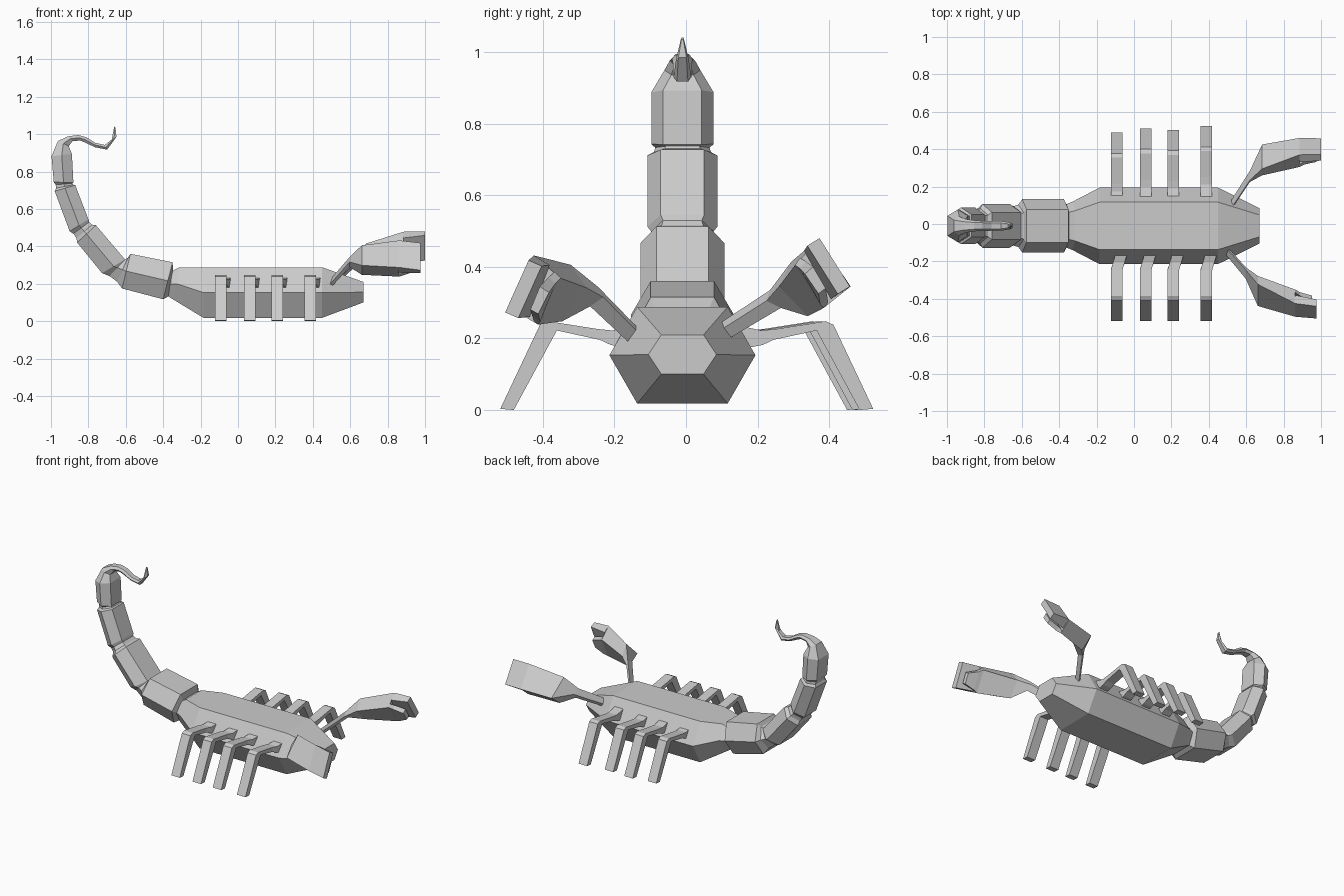
import bpy, bmesh, math
from mathutils import Vector, Matrix

YC = -0.01  # centre line of body and tail


def loft(name, rings):
    """Skin a list of equal-length vertex rings and cap both ends."""
    bm = bmesh.new()
    rows = [[bm.verts.new(p) for p in r] for r in rings]
    n = len(rows[0])
    for a, b in zip(rows, rows[1:]):
        for i in range(n):
            j = (i + 1) % n
            bm.faces.new((a[i], a[j], b[j], b[i]))
    bm.faces.new(rows[0])
    bm.faces.new(rows[-1])
    bmesh.ops.recalc_face_normals(bm, faces=bm.faces)
    me = bpy.data.meshes.new(name)
    bm.to_mesh(me)
    bm.free()
    ob = bpy.data.objects.new(name, me)
    bpy.context.collection.objects.link(ob)
    return ob


def hexagon(x1, z1, x2, z2, hy):
    """Hexagon ring from its upper and lower side-view points and half width."""
    up, lo = Vector((x1, YC, z1)), Vector((x2, YC, z2))
    w, f = Vector((0, hy, 0)), Vector((0, hy * 0.62, 0))
    mid = (up + lo) / 2
    return [mid + w, up + f, up - f, mid - w, lo - f, lo + f]


def neck(r1, r2, t, s):
    """Narrowed ring between two rings."""
    ring = [a.lerp(b, t) for a, b in zip(r1, r2)]
    c = sum(ring, Vector()) / len(ring)
    return [c + (p - c) * s for p in ring]


# Body
body = [hexagon(*r) for r in (
    (0.67, 0.21, 0.67, 0.10, 0.095),
    (0.45, 0.288, 0.45, 0.018, 0.204),
    (-0.185, 0.288, -0.185, 0.018, 0.204),
    (-0.315, 0.288, -0.34, 0.112, 0.13),
    (-0.365, 0.26, -0.385, 0.14, 0.11))]
loft("body", body)

# Tail: start and end ring of each segment, joined by narrowed necks
segments = [
    ((-0.35, 0.315, -0.40, 0.117, 0.143), (-0.575, 0.36, -0.62, 0.175, 0.143)),
    ((-0.604, 0.33, -0.727, 0.257, 0.117), (-0.76, 0.513, -0.86, 0.42, 0.117)),
    ((-0.80, 0.545, -0.90, 0.48, 0.098), (-0.87, 0.727, -0.98, 0.695, 0.098)),
    ((-0.88, 0.742, -0.985, 0.743, 0.087), (-0.888, 0.893, -0.997, 0.882, 0.087))]
tail = [neck(body[-2], body[-1], 0.6, 0.9)]
for start, end in segments:
    s, e = hexagon(*start), hexagon(*end)
    if len(tail) > 1:
        last = tail[-1]
        tail += [neck(last, s, 0.3, 0.84), neck(last, s, 0.7, 0.84)]
    tail += [s, e]
loft("tail", tail)

# Stinger
stinger = [tail[-1]] + [hexagon(*r) for r in (
    (-0.905, 0.936, -0.963, 0.963, 0.05),
    (-0.885, 0.962, -0.91, 0.988, 0.036),
    (-0.845, 0.966, -0.855, 0.995, 0.029),
    (-0.825, 0.958, -0.812, 0.984, 0.027),
    (-0.765, 0.930, -0.762, 0.953, 0.026),
    (-0.70, 0.917, -0.712, 0.942, 0.025),
    (-0.65, 0.985, -0.675, 0.972, 0.018),
    (-0.655, 1.035, -0.662, 1.04, 0.004))]
loft("stinger", stinger)

# Legs: (y, z) of upper and lower edge, and forward shift, from root to foot
leg_path = [((0.13, 0.24), (0.13, 0.165), 0.035),
            ((0.21, 0.222), (0.215, 0.182), 0.012),
            ((0.25, 0.226), (0.245, 0.196), 0.0),
            ((0.39, 0.248), (0.365, 0.222), 0.0),
            ((0.412, 0.238), (0.368, 0.216), 0.0),
            ((0.523, 0.003), (0.485, 0.0), 0.0)]
leg_x = [(-0.093, -0.035), (0.062, -0.012), (0.21, -0.02), (0.387, 0.0)]
for i, (x, short) in enumerate(leg_x):
    for side, label in ((1, "left"), (-1, "right")):
        off = short if side > 0 else 0.004 * -1
        rings = []
        for (ya, za), (yb, zb), dx in leg_path:
            c = x + (dx if side < 0 else 0)
            rings.append([Vector((c + s * 0.031, side * (y + off), z))
                          for s, y, z in ((-1, ya, za), (1, ya, za),
                                          (1, yb, zb), (-1, yb, zb))])
        loft(f"{label}_leg_{i + 1}", rings)

# Pincers: x, then (y, z) of top, outer, bottom and inner corner
palm = [(0.62, (0.235, 0.335), (0.285, 0.315), (0.265, 0.285), (0.225, 0.305)),
        (0.685, (0.295, 0.415), (0.425, 0.325), (0.34, 0.262), (0.26, 0.345)),
        (0.885, (0.37, 0.478), (0.46, 0.345), (0.385, 0.285), (0.305, 0.405))]
finger = [palm[-1][:3] + ((0.405, 0.31), (0.33, 0.445)),
          (1.0, (0.373, 0.48), (0.458, 0.345), (0.424, 0.324), (0.339, 0.459))]
finger[0] = (0.885,) + finger[0][1:3] + finger[0][3:]
thumb = [(0.885, (0.318, 0.425), (0.395, 0.298), (0.385, 0.285), (0.305, 0.405)),
         (0.91, (0.335, 0.415), (0.395, 0.315), (0.375, 0.295), (0.318, 0.395)),
         (0.975, (0.355, 0.40), (0.39, 0.34), (0.37, 0.325), (0.332, 0.38))]


def left_point(x, y, z):
    return Vector((x, y, z))


def right_point(x, y, z):
    """Mirrored, slightly rolled and lowered pose of the other pincer."""
    p = Vector((-y + 0.415, z - 0.412)) @ Matrix.Rotation(math.radians(-8), 2)
    k = 1.0 - x
    return Vector((x - 0.023, -0.472 + p.x + 0.1 * k, 0.345 + p.y + 0.13 * k))


for label, pose, root in (("left", left_point, (0.52, 0.10, 0.215)),
                          ("right", right_point, (0.49, -0.135, 0.195))):
    for part, data in (("palm", palm), ("finger", finger), ("thumb", thumb)):
        loft(f"{label}_{part}",
             [[pose(x, *c) for c in corners] for x, *corners in data])
    # Arm from the body to the back of the palm
    end = [pose(palm[0][0], *c) for c in palm[0][1:]]
    c = sum(end, Vector()) / 4
    start = [Vector(root) + (p - c) * 0.85 for p in end]
    loft(f"{label}_arm", [start, end])
